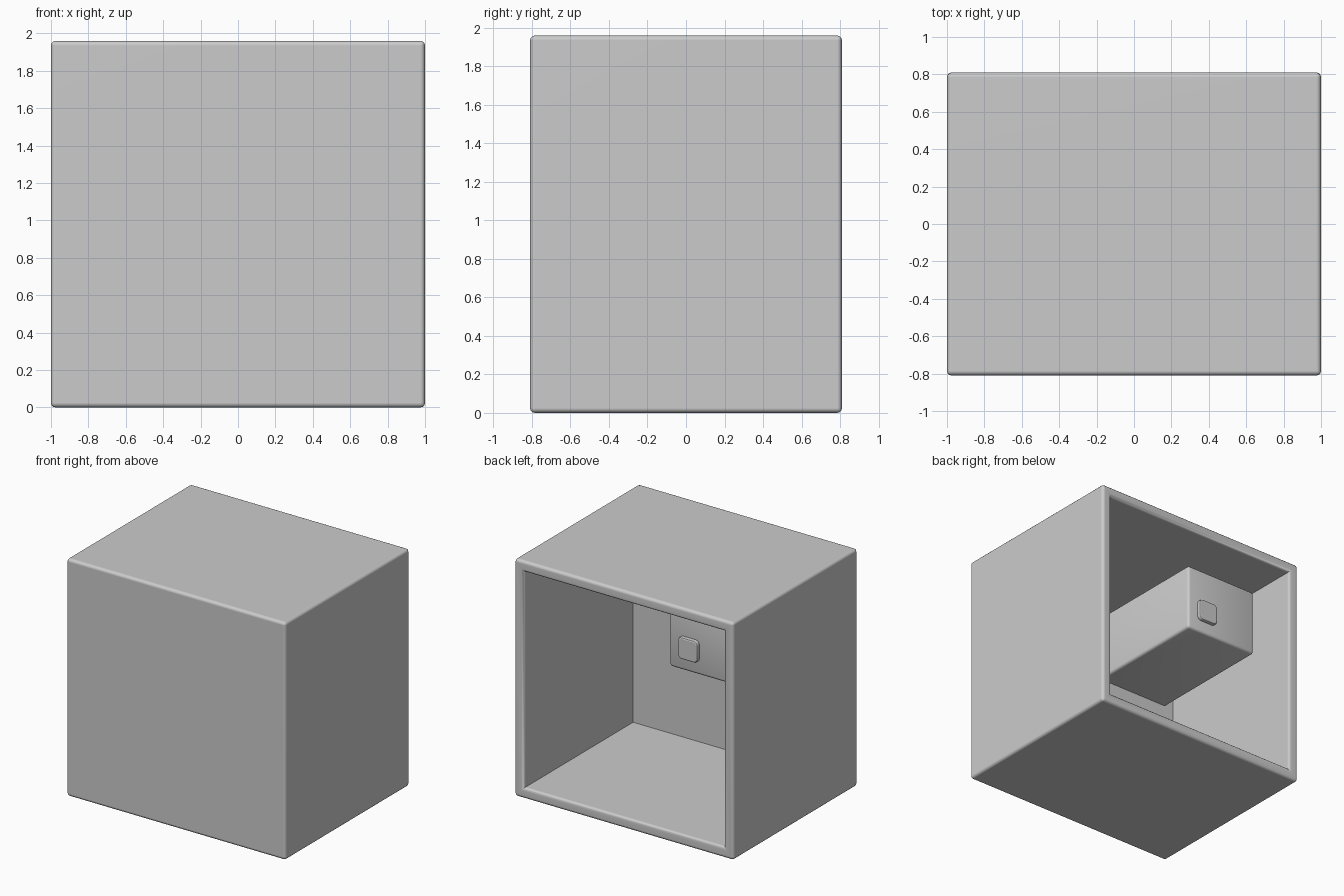
import bpy, bmesh, math

if "Cube" in bpy.data.objects:
    bpy.data.objects.remove(bpy.data.objects["Cube"])


def block(name, lo, hi):
    """Axis-aligned box between two corners, returned as object and bmesh."""
    mesh = bpy.data.meshes.new(name)
    ob = bpy.data.objects.new(name, mesh)
    bpy.context.collection.objects.link(ob)
    bm = bmesh.new()
    bmesh.ops.create_cube(bm, size=1)
    for v in bm.verts:
        v.co = [lo[i] + (v.co[i] + 0.5) * (hi[i] - lo[i]) for i in range(3)]
    return ob, bm


def finish(ob, bm, edges, width, segments=3):
    """Round the chosen edges and shade smooth with sharp creases kept."""
    bmesh.ops.bevel(bm, geom=edges, offset=width, segments=segments,
                    profile=0.5, affect='EDGES')
    bmesh.ops.recalc_face_normals(bm, faces=bm.faces)
    bm.to_mesh(ob.data)
    bm.free()
    bpy.ops.object.select_all(action='DESELECT')
    ob.select_set(True)
    bpy.context.view_layer.objects.active = ob
    bpy.ops.object.shade_smooth_by_angle(angle=math.radians(35))


# Cabinet: box open at the back, with a thick front wall
BACK, WALL, INNER_FRONT = 0.81, 0.09, -0.61
ob, bm = block("cabinet_shell", (-1, -BACK, 0), (1, BACK, 1.96))
back = next(f for f in bm.faces if all(v.co.y > 0 for v in f.verts))
bmesh.ops.inset_region(bm, faces=[back], thickness=WALL, use_even_offset=True)
ext = bmesh.ops.extrude_discrete_faces(bm, faces=[back])
for v in ext["faces"][0].verts:
    v.co.y = INNER_FRONT


# Round the outside and the rim, leave the cavity corners crisp
def rounded(e):
    on_rim = all(abs(v.co.y - BACK) < 1e-4 for v in e.verts)
    outer = [abs(v.co.x) > 0.95 for v in e.verts]
    return all(outer) or (on_rim and not any(outer))


finish(ob, bm, [e for e in bm.edges if rounded(e)], 0.025)
# Keep the large panels evenly shaded
ob.modifiers.new("flat_panels", 'WEIGHTED_NORMAL').keep_sharp = True

# Long housing projecting from the inner front wall
ob, bm = block("inner_housing", (-0.84, INNER_FRONT, 1.25), (-0.17, 0.46, 1.81))
finish(ob, bm, [e for e in bm.edges
                if any(v.co.y > 0 for v in e.verts)], 0.022)

# Small rounded push button on the end of the housing
ob, bm = block("push_button", (-0.445, 0.44, 1.353), (-0.265, 0.49, 1.533))
finish(ob, bm, [e for e in bm.edges
                if abs(e.verts[0].co.y - e.verts[1].co.y) > 0.01], 0.035, 4)
bm = bmesh.new()
bm.from_mesh(ob.data)
finish(ob, bm, [e for e in bm.edges
                if all(v.co.y > 0.485 for v in e.verts)], 0.012, 2)
